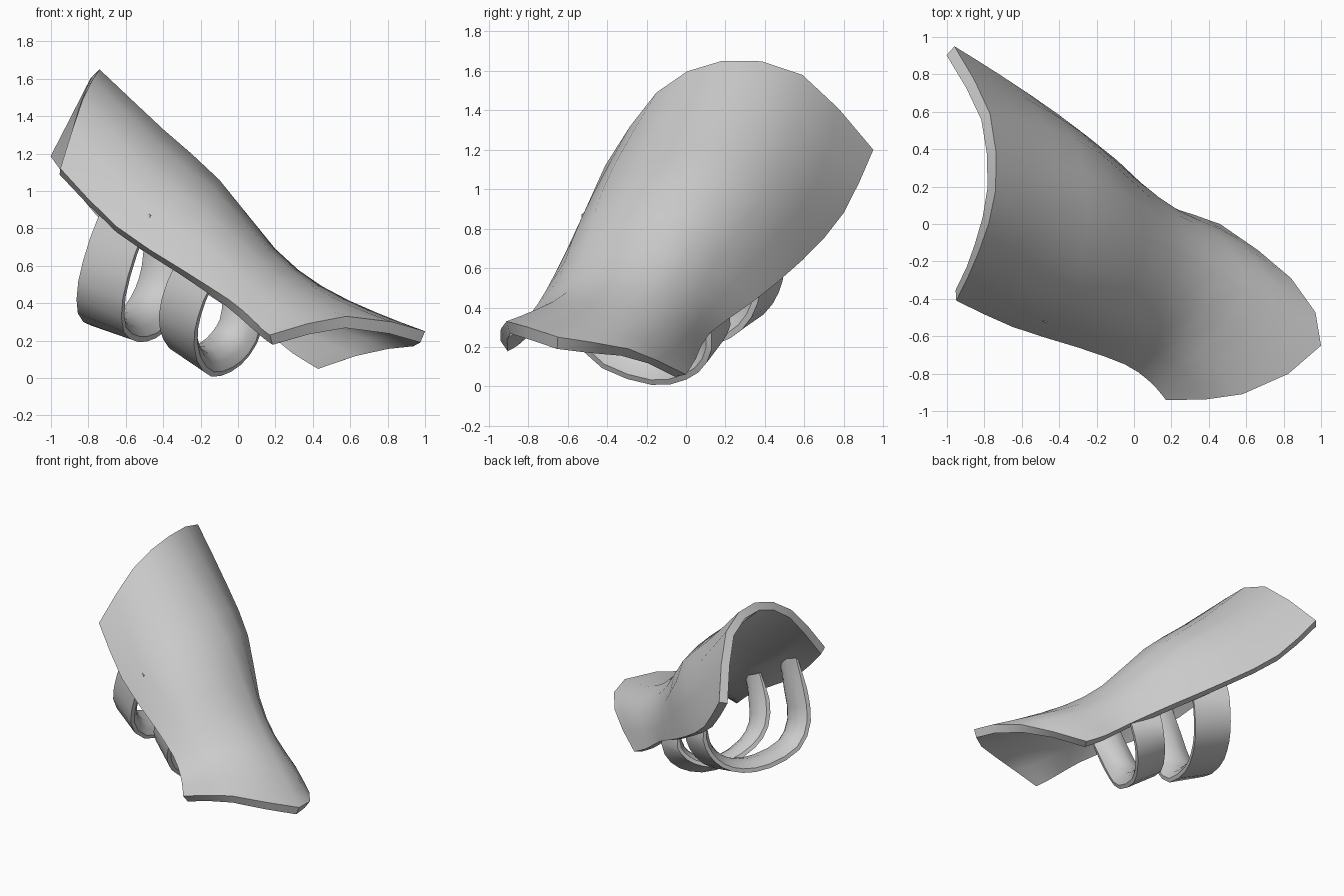
import bpy, bmesh, math
from mathutils import Vector

if "Cube" in bpy.data.objects:
    bpy.data.objects.remove(bpy.data.objects["Cube"])

grey = bpy.data.materials.new("light_grey")
grey.diffuse_color = (0.6, 0.6, 0.6, 1)
grey.use_nodes = True
grey.node_tree.nodes["Principled BSDF"].inputs["Base Color"].default_value = grey.diffuse_color


def spline(pts, steps):
    """Catmull-Rom curve through the points."""
    p = [Vector(v) for v in pts]
    p = [2 * p[0] - p[1]] + p + [2 * p[-1] - p[-2]]
    out = []
    for i in range(1, len(p) - 2):
        a, b, c, d = p[i - 1:i + 3]
        for k in range(steps):
            t = k / steps
            out.append(0.5 * (2 * b + (c - a) * t + (2 * a - 5 * b + 4 * c - d) * t * t
                              + (3 * b - a - 3 * c + d) * t ** 3))
    return out + [p[-2]]


def grid_object(name, rows, closed=False):
    """Skin a list of point rows; closed rows also get end caps."""
    bm = bmesh.new()
    g = [[bm.verts.new(v) for v in r] for r in rows]
    n = len(g[0])
    for r, s in zip(g, g[1:]):
        for j in range(n if closed else n - 1):
            k = (j + 1) % n
            bm.faces.new((r[j], s[j], s[k], r[k]))
    if closed:
        bm.faces.new(g[0])
        bm.faces.new(g[-1])
        bmesh.ops.recalc_face_normals(bm, faces=bm.faces)
    me = bpy.data.meshes.new(name)
    bm.to_mesh(me)
    bm.free()
    me.materials.append(grey)
    ob = bpy.data.objects.new(name, me)
    bpy.context.collection.objects.link(ob)
    bpy.ops.object.select_all(action='DESELECT')
    ob.select_set(True)
    bpy.context.view_layer.objects.active = ob
    return ob


# Curved guard: cross-sections from the wide upper end to the flared lower end,
# each running front edge, front side, crest, back side, back edge
sections = [
    [(-.95, -.41, 1.12), (-.83, -.15, 1.49), (-.74, .18, 1.65), (-.77, .59, 1.58), (-.96, .95, 1.2)],
    [(-.65, -.55, .81), (-.50, -.36, 1.13), (-.40, .08, 1.33), (-.46, .52, 1.2), (-.72, .80, .88)],
    [(-.30, -.66, .58), (-.17, -.46, .89), (-.10, 0, 1.06), (-.17, .37, .93), (-.41, .59, .64)],
    [(-.05, -.75, .42), (.10, -.52, .64), (.20, -.13, .69), (.10, .13, .60), (-.09, .34, .43)],
    [(.07, -.83, .32), (.27, -.60, .48), (.45, -.27, .49), (.33, .00, .40), (.15, .12, .27)],
    [(.13, -.89, .26), (.43, -.76, .39), (.74, -.46, .35), (.60, -.13, .28), (.32, .05, .14)],
    [(.17, -.94, .23), (.58, -.91, .33), (1, -.65, .25), (.84, -.29, .19), (.46, 0, .06)],
]
across = [spline(s, 2) for s in sections]
along = [spline(col, 2) for col in zip(*across)]
guard = grid_object("guard_shell", list(zip(*along)))
sol = guard.modifiers.new("thickness", 'SOLIDIFY')
sol.thickness = 0.065
sol.offset = -1
bpy.ops.object.modifier_apply(modifier=sol.name)
bpy.ops.object.shade_smooth_by_angle(angle=math.radians(40))

# Two hoop straps below: flat outside, rounded inside (width fraction, depth)
d_profile = [(-1, -.03), (1, -.03), (1, 0), (.7, .04), (.3, .065),
             (-.3, .065), (-.7, .04), (-1, 0)]


def strap(name, path, axis, half_width):
    axis = Vector(axis).normalized()
    pts = spline(path, 2)
    mid = (pts[0] + pts[-1]) / 2
    frames = []
    for i, p in enumerate(pts):
        t = (pts[min(i + 1, len(pts) - 1)] - pts[max(i - 1, 0)]).normalized()
        w = (axis - t * axis.dot(t)).normalized()
        frames.append((p, w, t.cross(w)))
    # one consistent inward side, taken near the lowest point
    p, w, n = frames[len(frames) // 2]
    side = 1 if n.dot(mid - p) > 0 else -1
    rows = []
    for i, (p, w, n) in enumerate(frames):
        # thinner where the strap enters the shell
        thin = min(1, .4 + .3 * min(i, len(frames) - 1 - i))
        rows.append([p + w * a * half_width + n * (b * side * thin) for a, b in d_profile])
    grid_object(name, rows, True)
    bpy.ops.object.shade_smooth_by_angle(angle=math.radians(40))


strap("upper_strap", [(-.58, -.46, .92), (-.66, -.44, .70), (-.72, -.40, .48), (-.72, -.26, .32),
                      (-.65, 0, .265), (-.56, .19, .28), (-.48, .32, .35), (-.42, .39, .46),
                      (-.39, .41, .58), (-.38, .38, .72)], (.85, -.42, -.30), .14)
strap("lower_strap", [(-.19, -.57, .64), (-.27, -.54, .46), (-.31, -.48, .30), (-.29, -.36, .17),
                      (-.22, -.13, .095), (-.12, .03, .12), (-.04, .12, .19), (.01, .15, .29),
                      (.02, .13, .42)], (.74, -.37, -.50), .12)
